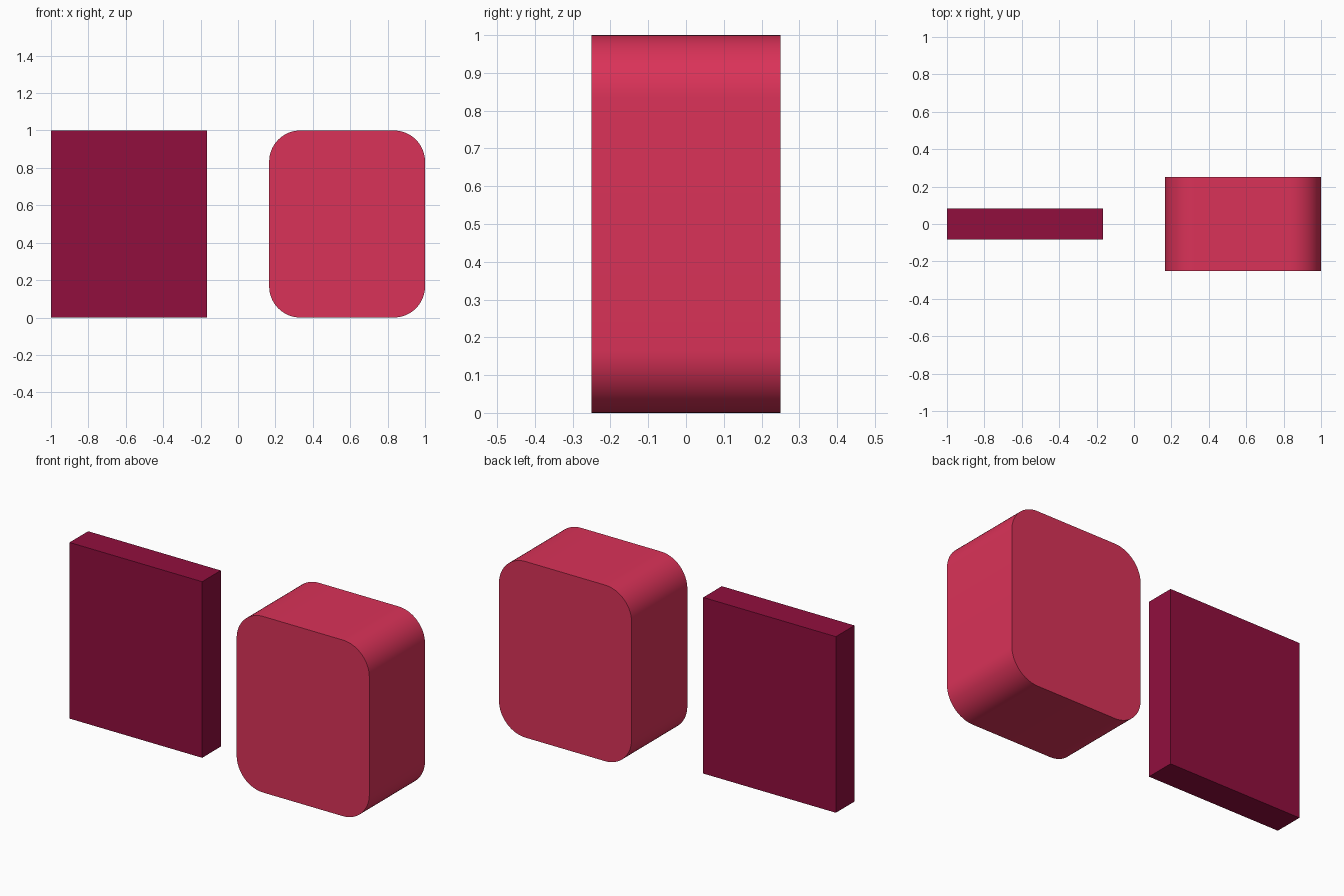
import bpy, bmesh, math

if "Cube" in bpy.data.objects:
    bpy.data.objects.remove(bpy.data.objects["Cube"])


def material(name, rgb):
    m = bpy.data.materials.new(name)
    m.diffuse_color = (*rgb, 1.0)
    m.use_nodes = True
    m.node_tree.nodes["Principled BSDF"].inputs["Base Color"].default_value = m.diffuse_color
    return m


def rounded_outline(x0, x1, z0, z1, r, steps):
    """Points of an upright rectangle, with rounded corners if r > 0."""
    pts = []
    corners = [(x1 - r, z0 + r, -90), (x1 - r, z1 - r, 0),
               (x0 + r, z1 - r, 90), (x0 + r, z0 + r, 180)]
    for cx, cz, start in corners:
        for i in range(steps + 1):
            a = math.radians(start + 90 * i / max(steps, 1))
            pts.append((cx + r * math.cos(a), cz + r * math.sin(a)))
    return pts


def slab(name, outline, half_depth, mat):
    """Extrude an xz outline along y, centred on y = 0."""
    bm = bmesh.new()
    face = bm.faces.new([bm.verts.new((x, -half_depth, z)) for x, z in outline])
    ext = bmesh.ops.extrude_face_region(bm, geom=[face], use_keep_orig=True)
    verts = [g for g in ext["geom"] if isinstance(g, bmesh.types.BMVert)]
    bmesh.ops.translate(bm, verts=verts, vec=(0, 2 * half_depth, 0))
    bmesh.ops.recalc_face_normals(bm, faces=bm.faces)
    mesh = bpy.data.meshes.new(name)
    bm.to_mesh(mesh)
    bm.free()
    ob = bpy.data.objects.new(name, mesh)
    bpy.context.collection.objects.link(ob)
    mesh.materials.append(mat)
    bpy.ops.object.select_all(action='DESELECT')
    ob.select_set(True)
    bpy.context.view_layer.objects.active = ob
    bpy.ops.object.shade_smooth_by_angle(angle=math.radians(30))
    return ob


dark_red = material("dark_crimson", (0.283, 0.0045, 0.048))
light_red = material("light_crimson", (0.70, 0.032, 0.098))

# Thin square-edged panel on the left
slab("thin_panel", rounded_outline(-1, -1 / 6, 0, 1, 0, 0), 1 / 12, dark_red)

# Thick block with rounded corners on the right
slab("rounded_block", rounded_outline(1 / 6, 1, 0, 1, 1 / 6, 16), 0.25, light_red)
